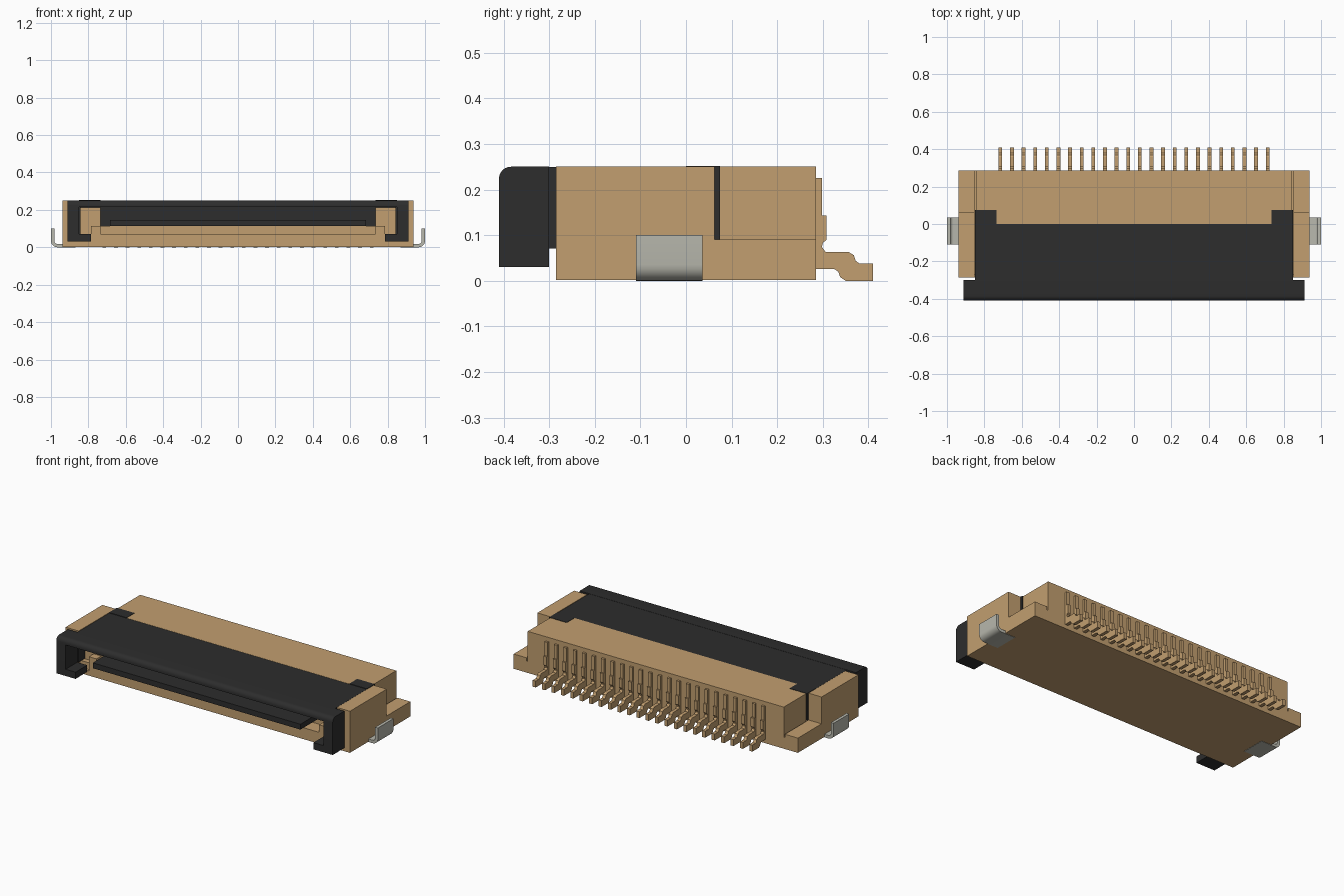
import bpy, bmesh, math

if "Cube" in bpy.data.objects:
    bpy.data.objects.remove(bpy.data.objects["Cube"], do_unlink=True)


def material(name, rgb):
    m = bpy.data.materials.new(name)
    m.use_nodes = True
    m.diffuse_color = (*rgb, 1)
    m.node_tree.nodes["Principled BSDF"].inputs["Base Color"].default_value = (*rgb, 1)
    return m


TAN = material("tan plastic", (0.54, 0.345, 0.16))
BLACK = material("black plastic", (0.026, 0.026, 0.026))
METAL = material("grey metal", (0.48, 0.48, 0.42))


def finish(bm, name, mat):
    bmesh.ops.recalc_face_normals(bm, faces=bm.faces)
    me = bpy.data.meshes.new(name)
    bm.to_mesh(me)
    bm.free()
    ob = bpy.data.objects.new(name, me)
    me.materials.append(mat)
    bpy.context.collection.objects.link(ob)
    return ob


def prism(name, mat, pts, axis, spans):
    """Extrude an outline along x, y or z over each (start, end) span."""
    place = {"x": lambda a, b, t: (t, a, b),
             "y": lambda a, b, t: (a, t, b),
             "z": lambda a, b, t: (a, b, t)}[axis]
    bm = bmesh.new()
    n = len(pts)
    for t0, t1 in spans:
        lo = [bm.verts.new(place(a, b, t0)) for a, b in pts]
        hi = [bm.verts.new(place(a, b, t1)) for a, b in pts]
        bm.faces.new(lo)
        bm.faces.new(hi)
        for i in range(n):
            j = (i + 1) % n
            bm.faces.new((lo[i], lo[j], hi[j], hi[i]))
    return finish(bm, name, mat)


def box(name, mat, x, y, z):
    pts = [(x[0], y[0]), (x[1], y[0]), (x[1], y[1]), (x[0], y[1])]
    return prism(name, mat, pts, "z", [z])


def pair(name, mat, x, y, z):
    box("left_" + name, mat, x, y, z)
    box("right_" + name, mat, (-x[1], -x[0]), y, z)


def arc(cx, cy, r, a0, a1, n=6):
    return [(cx + r * math.cos(math.radians(a0 + (a1 - a0) * i / n)),
             cy + r * math.sin(math.radians(a0 + (a1 - a0) * i / n))) for i in range(n + 1)]


def smooth(obs):
    bpy.ops.object.select_all(action="DESELECT")
    for o in obs:
        o.select_set(True)
    bpy.context.view_layer.objects.active = obs[0]
    bpy.ops.object.shade_smooth_by_angle(angle=math.radians(35))


# Housing: base, tall rear block (notched for the slider tabs), side walls
box("housing_base", TAN, (-0.785, 0.785), (-0.285, 0.285), (0.002, 0.07))
pair("base_side", TAN, (0.785, 0.938), (-0.285, 0.285), (0.002, 0.03))
pair("base_edge", TAN, (0.852, 0.938), (-0.285, 0.285), (0.03, 0.09))
pair("base_fill", TAN, (0.785, 0.852), (-0.27, 0.285), (0.03, 0.07))
pair("side_wall", TAN, (0.852, 0.938), (-0.285, 0.062), (0.09, 0.25))
pair("front_step", TAN, (0.735, 0.785), (-0.285, 0.0), (0.07, 0.115))
pair("inner_cheek", TAN, (0.735, 0.842), (-0.24, 0.0), (0.07, 0.213))
rear = [(-0.845, 0.285), (-0.845, 0.074), (-0.735, 0.074), (-0.735, 0.0),
        (0.735, 0.0), (0.735, 0.074), (0.845, 0.074), (0.845, 0.285)]
prism("rear_block", TAN, rear, "z", [(0.07, 0.25)])
box("inner_ledge", TAN, (-0.735, 0.735), (-0.2, 0.0), (0.07, 0.113))

# Slider: top plate with rounded front edge, legs, feet, arms, tabs and tongue
lip = [(-0.30, 0.215), (-0.30, 0.25)] + arc(-0.384, 0.224, 0.026, 90, 180) + [(-0.41, 0.215)]
leg = [(-0.30, 0.03), (-0.30, 0.25)] + arc(-0.384, 0.224, 0.026, 90, 180) + [(-0.41, 0.03)]
front_lip = prism("slider_front_lip", BLACK, lip, "x", [(-0.85, 0.85)])
legs = prism("slider_legs", BLACK, leg, "x", [(-0.912, -0.85), (0.85, 0.912)])
smooth([front_lip, legs])
box("slider_top_plate", BLACK, (-0.85, 0.85), (-0.30, 0.0), (0.215, 0.249))
pair("slider_foot", BLACK, (0.785, 0.85), (-0.41, -0.30), (0.03, 0.07))
pair("slider_arm", BLACK, (0.843, 0.851), (-0.30, 0.0), (0.071, 0.22))
pair("slider_tab", BLACK, (0.735, 0.851), (0.0, 0.074), (0.09, 0.252))
box("slider_tongue", BLACK, (-0.685, 0.685), (-0.39, -0.2), (0.113, 0.145))
box("slider_back_wall", BLACK, (-0.735, 0.735), (-0.04, -0.001), (0.113, 0.22))

# Solder tabs: bent metal strips on each side
outline = [(0.87, 0.0)] + arc(0.965, 0.035, 0.035, -90, 0) + [(1.0, 0.1), (0.982, 0.1)] \
    + arc(0.965, 0.035, 0.017, 0, -90) + [(0.87, 0.018)]
left_tab = prism("left_solder_tab", METAL, outline, "y", [(-0.11, 0.036)])
right_tab = prism("right_solder_tab", METAL, [(-a, b) for a, b in outline], "y", [(-0.11, 0.036)])
smooth([left_tab, right_tab])

# Row of 24 stepped contacts along the rear
contact = [(0.28, 0.225), (0.298, 0.225), (0.298, 0.143), (0.308, 0.143), (0.308, 0.09),
           (0.300, 0.083), (0.298, 0.074), (0.306, 0.063), (0.357, 0.063), (0.368, 0.056),
           (0.372, 0.044), (0.380, 0.038), (0.41, 0.038), (0.41, 0.0), (0.350, 0.0),
           (0.338, 0.008), (0.334, 0.020), (0.325, 0.026), (0.28, 0.026)]
step = 1.43 / 23
xs = [-0.715 + i * step for i in range(24)]
prism("rear_contacts", TAN, contact, "x", [(x - 0.01, x + 0.01) for x in xs])
